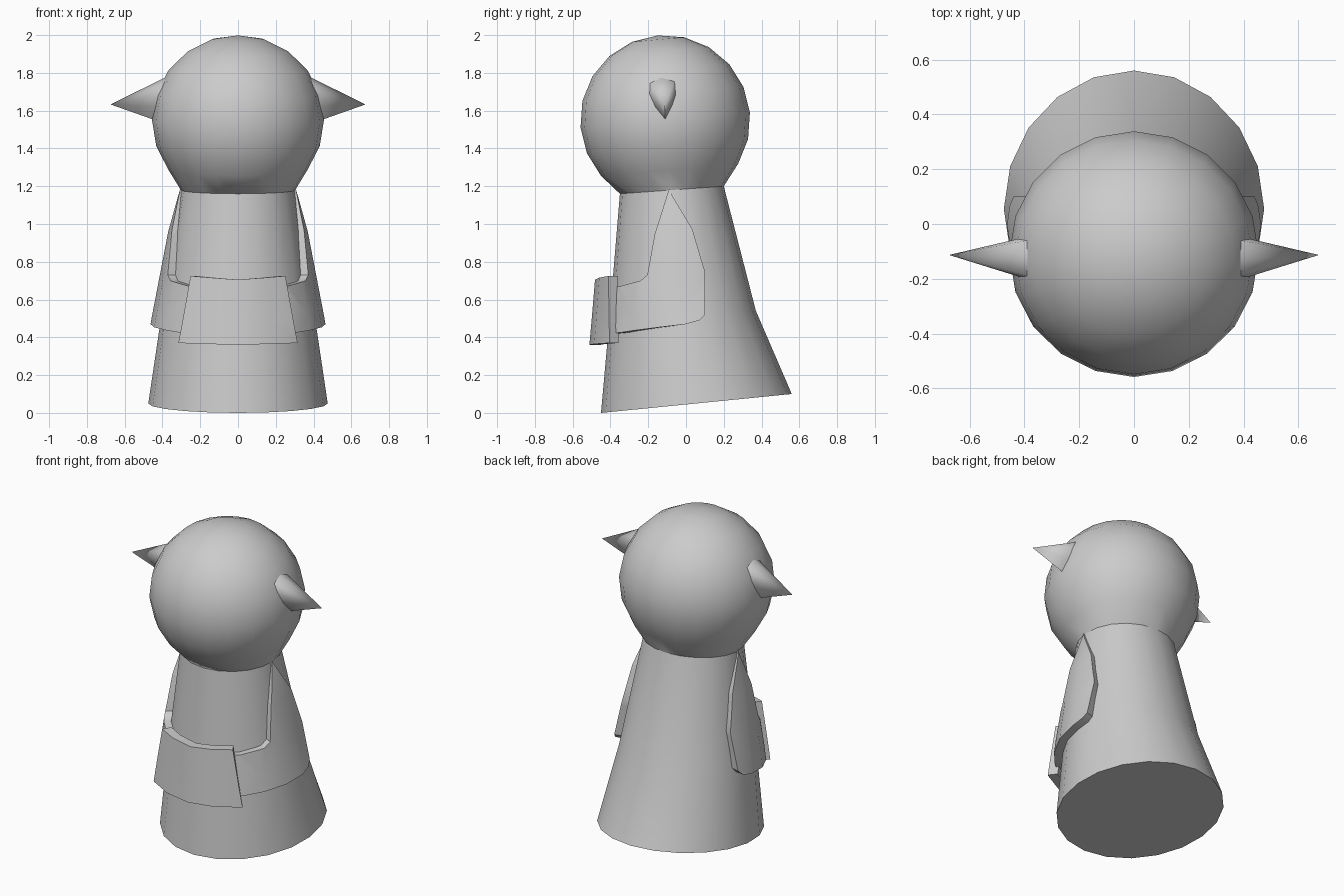
import bpy, bmesh
from math import sin, cos, acos, atan2, pi, radians
from mathutils import Vector

if "Cube" in bpy.data.objects:
    bpy.data.objects.remove(bpy.data.objects["Cube"])

N = 20
# body rings: front y, front z, back y, back z, half width
RINGS = [(-.45, 0, .56, .1, .475), (-.405, .5, .37, .54, .405), (-.35, 1.16, .2, 1.2, .303)]


def finish(name, bm, mirror=False, angle=35):
    bmesh.ops.recalc_face_normals(bm, faces=bm.faces)
    me = bpy.data.meshes.new(name)
    bm.to_mesh(me)
    bm.free()
    me.shade_smooth()
    me.set_sharp_from_angle(angle=radians(angle))
    ob = bpy.data.objects.new(name, me)
    bpy.context.collection.objects.link(ob)
    if mirror:
        ob.modifiers.new("mirror", 'MIRROR')
    return ob


def ring_point(ring, a):
    f, zf, b, zb, rx = ring
    t = (1 - cos(a)) / 2
    return Vector((rx * sin(a), f + (b - f) * t, zf + (zb - zf) * t))


def interp(z, pts):
    for (z0, v0), (z1, v1) in zip(pts, pts[1:]):
        if z <= z1:
            break
    return v0 + (v1 - v0) * (z - z0) / (z1 - z0)


def section(z):
    """Horizontal body section: centre y, half width, half depth."""
    f = interp(z, [(r[1], r[0]) for r in RINGS])
    b = interp(z, [(r[3], r[2]) for r in RINGS])
    rx = interp(z, [((r[1] + r[3]) / 2, r[4]) for r in RINGS])
    return (f + b) / 2, rx, (b - f) / 2


def wrapped_panel(name, outline, inner, outer, z_cuts, mirror=False):
    """Flat outline in (angle, z), sliced and wrapped round the body."""
    bm = bmesh.new()
    bm.faces.new([bm.verts.new((a, z, 0)) for a, z in outline])
    cuts = [((k * pi / 10, 0, 0), (1, 0, 0)) for k in range(-4, 8)]
    cuts += [((0, z, 0), (0, 1, 0)) for z in z_cuts]
    for co, no in cuts:
        bmesh.ops.bisect_plane(bm, geom=bm.verts[:] + bm.edges[:] + bm.faces[:],
                               dist=1e-4, plane_co=co, plane_no=no)
    ext = bmesh.ops.extrude_face_region(bm, geom=bm.faces[:])
    for g in ext["geom"]:
        if isinstance(g, bmesh.types.BMVert):
            g.co.z = 1
    for v in bm.verts:
        a, z, w = v.co
        c, rx, ry = section(z)
        off = outer(z) if w > .5 else inner
        v.co = ((rx + off) * sin(a), c - (ry + off) * cos(a), z)
    return finish(name, bm, mirror)


# body
bm = bmesh.new()
loops = [[bm.verts.new(ring_point(r, 2 * pi * i / N)) for i in range(N)] for r in RINGS]
for lo, hi in zip(loops, loops[1:]):
    for i in range(N):
        j = (i + 1) % N
        bm.faces.new((lo[i], lo[j], hi[j], hi[i]))
bm.faces.new(loops[0][::-1])
finish("body", bm)

# head: tilted sphere, open at the neck
bm = bmesh.new()
bmesh.ops.create_uvsphere(bm, u_segments=N, v_segments=10, radius=1)
bmesh.ops.delete(bm, geom=[v for v in bm.verts if v.co.z < -.99], context='VERTS')
tilt = radians(5)
for v in bm.verts:
    x, y, z = v.co
    if z < -.75:
        v.co = ring_point(RINGS[-1], atan2(x, -y))
    else:
        v.co = (.455 * x, -.11 + .45 * (y * cos(tilt) - z * sin(tilt)),
                1.55 + .45 * (y * sin(tilt) + z * cos(tilt)))
finish("head", bm, angle=50)

# side horns
bm = bmesh.new()
teardrop = [(-.11, 1.55), (-.07, 1.63), (-.05, 1.69), (-.06, 1.755),
            (-.13, 1.777), (-.19, 1.745), (-.197, 1.69), (-.165, 1.62)]
base = [bm.verts.new((.44 - (z - 1.55) * .25, y, z)) for y, z in teardrop]
tip = bm.verts.new((.675, -.113, 1.633))
for p, q in zip(base, base[1:] + base[:1]):
    bm.faces.new((p, q, tip))
bm.faces.new(base)
finish("side_horns", bm, mirror=True, angle=60)


# sleeves, meeting under the muff
def sleeve_off(z):
    return interp(z, [(.3, .055), (.5, .05), (.97, .032), (1.19, .004)])


side = [(-.35, .425), (0, .47), (.07, .49), (.1, .52), (.1, .75), (.035, .97),
        (-.09, 1.185), (-.165, .95), (-.205, .73), (-.24, .70), (-.35, .67)]
outline = [(0, .41)]
for y, z in side:
    c, rx, ry = section(z)
    outline.append((acos(max(-1, min(1, (c - y) / (ry + sleeve_off(z))))), z))
outline.append((0, .67))
wrapped_panel("sleeves", outline, -.01, sleeve_off, (.52, .72, .96), mirror=True)

# muff
wrapped_panel("muff", [(-.65, .37), (0, .36), (.65, .37), (.567, .725), (0, .705), (-.567, .725)],
              .035, lambda z: .094, (.5,))
